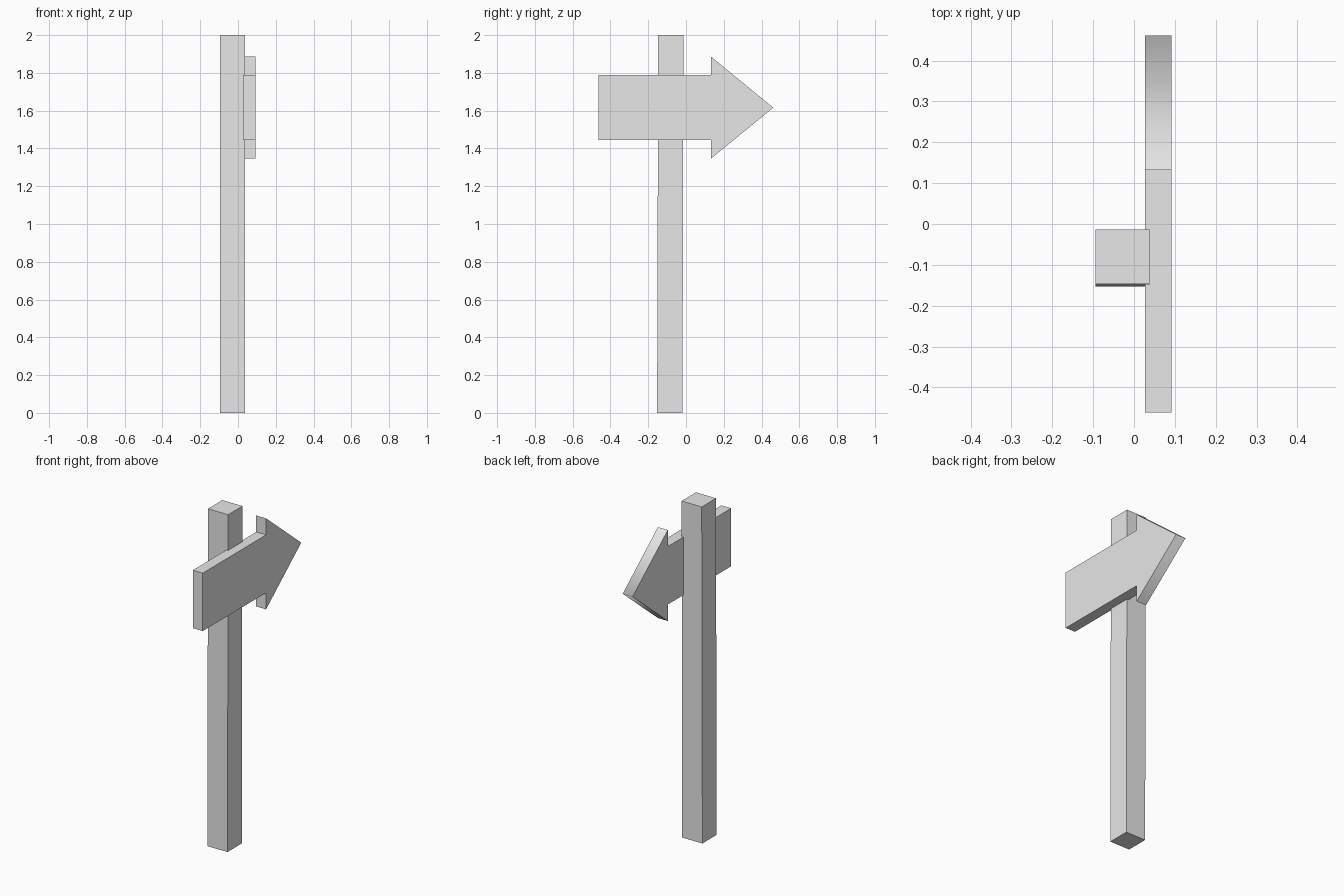
import bpy, bmesh
from mathutils import Vector

cube = bpy.data.objects.get("Cube")
if cube:
    bpy.data.objects.remove(cube, do_unlink=True)

# Single light grey finish
GREY = (0.8, 0.8, 0.8, 1.0)
grey = bpy.data.materials.new("light grey")
grey.diffuse_color = GREY
grey.use_nodes = True
grey.node_tree.nodes["Principled BSDF"].inputs["Base Color"].default_value = GREY


def prism(name, profile, offset, smooth_edge=None):
    """Extrude a closed profile by offset; smooth_edge is the one corner shaded round."""
    bm = bmesh.new()
    base = bm.faces.new([bm.verts.new(p) for p in profile])
    tops = bmesh.ops.extrude_face_region(bm, geom=[base], use_keep_orig=True)["geom"]
    bmesh.ops.translate(bm, vec=Vector(offset),
                        verts=[v for v in tops if isinstance(v, bmesh.types.BMVert)])
    bmesh.ops.recalc_face_normals(bm, faces=bm.faces)
    for face in bm.faces:
        face.smooth = True
    for edge in bm.edges:
        edge.smooth = bool(smooth_edge and smooth_edge(edge))
    mesh = bpy.data.meshes.new(name)
    bm.to_mesh(mesh)
    bm.free()
    mesh.materials.append(grey)
    obj = bpy.data.objects.new(name, mesh)
    bpy.context.collection.objects.link(obj)
    return obj


# Square post, leaning back very slightly
x0, x1, y0, y1 = -0.094, 0.038, -0.153, -0.019
prism("post", [(x0, y0, 0), (x1, y0, 0), (x1, y1, 0), (x0, y1, 0)], (0, 0.006, 2.0))

# Arrow board: lower half of the outline, mirrored about its centre line
TIP, MID = 0.462, 1.616
half = [(-0.462, -0.172), (0.132, -0.172), (0.132, -0.27)]
outline = half + [(TIP, 0)] + [(y, -z) for y, z in reversed(half)]
prism("arrow_board", [(0.027, y, MID + z) for y, z in outline], (0.065, 0, 0),
      lambda e: all(abs(v.co.y - TIP) < 1e-4 for v in e.verts))
